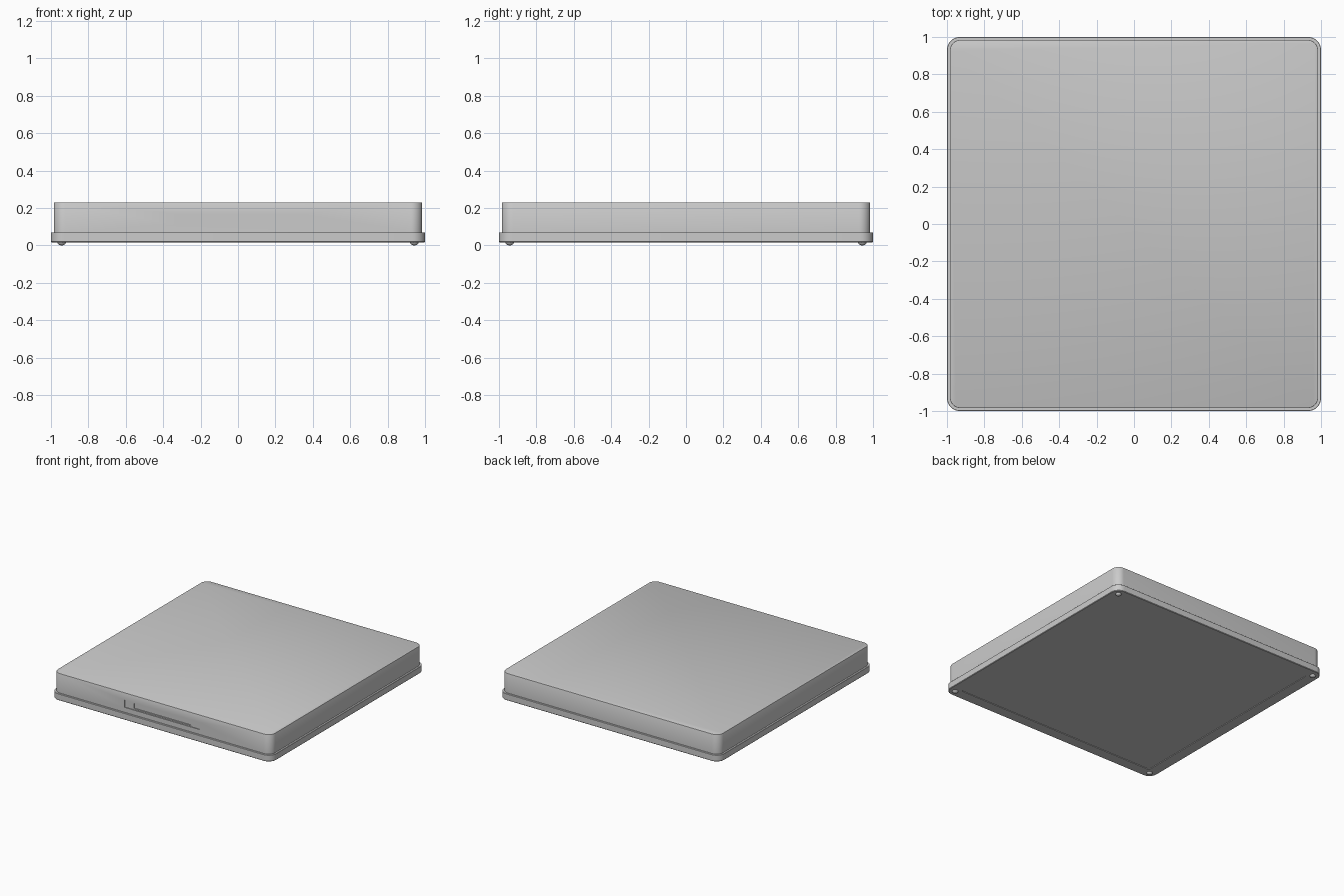
import bpy, bmesh, math

if "Cube" in bpy.data.objects:
    bpy.data.objects.remove(bpy.data.objects["Cube"])


def finish(bm, name):
    bmesh.ops.recalc_face_normals(bm, faces=bm.faces[:])
    mesh = bpy.data.meshes.new(name)
    bm.to_mesh(mesh)
    bm.free()
    obj = bpy.data.objects.new(name, mesh)
    bpy.context.collection.objects.link(obj)
    return obj


def smooth(obj):
    bpy.ops.object.select_all(action='DESELECT')
    obj.select_set(True)
    bpy.context.view_layer.objects.active = obj
    bpy.ops.object.shade_smooth_by_angle(angle=math.radians(30))


def rounded_slab(name, rings, steps=10):
    """Loft rounded squares; each ring is (half size, corner radius, z)."""
    bm = bmesh.new()
    loops = []
    for half, r, z in rings:
        loop = []
        for q, (sx, sy) in enumerate(((1, 1), (-1, 1), (-1, -1), (1, -1))):
            for i in range(steps + 1):
                a = math.pi / 2 * (q + i / steps)
                loop.append(bm.verts.new((sx * (half - r) + r * math.cos(a),
                                          sy * (half - r) + r * math.sin(a), z)))
        loops.append(loop)
    for lo, hi in zip(loops, loops[1:]):
        for i in range(len(lo)):
            j = (i + 1) % len(lo)
            bm.faces.new((lo[i], lo[j], hi[j], hi[i]))
    bm.faces.new(loops[0][::-1])
    bm.faces.new(loops[-1])
    return finish(bm, name)


def cut_box(target, name, half_x, z0, z1, depth):
    """Sink a rectangular pocket into the front face."""
    bm = bmesh.new()
    bmesh.ops.create_cube(bm, size=1)
    y0, y1 = -1.05, -0.985 + depth
    for v in bm.verts:
        v.co = (v.co.x * 2 * half_x, y1 if v.co.y > 0 else y0, z1 if v.co.z > 0 else z0)
    cutter = finish(bm, name)
    cutter.hide_render = True
    cutter.hide_set(True)
    mod = target.modifiers.new(name, 'BOOLEAN')
    mod.object = cutter
    mod.operation = 'DIFFERENCE'
    mod.solver = 'EXACT'


# Base tray with a shallow recessed panel underneath
base = rounded_slab("base_tray", [
    (0.91, 0.02, 0.021), (0.91, 0.02, 0.016), (0.996, 0.066, 0.016),
    (1.0, 0.07, 0.020), (1.0, 0.07, 0.068), (0.998, 0.068, 0.07)])
smooth(base)

# Upper housing with a softened top edge
body = rounded_slab("upper_housing", [
    (0.985, 0.06, 0.069), (0.985, 0.06, 0.227),
    (0.984, 0.059, 0.229), (0.982, 0.057, 0.23)])
smooth(body)

# Front pocket with a deeper slot inside it
cut_box(body, "front_pocket_cutter", 0.34, 0.11, 0.17, 0.006)
cut_box(body, "front_slot_cutter", 0.26, 0.12, 0.16, 0.014)

# Four domed feet
for sx, side in ((-1, "left"), (1, "right")):
    for sy, end in ((-1, "front"), (1, "back")):
        bm = bmesh.new()
        bmesh.ops.create_uvsphere(bm, u_segments=24, v_segments=12, radius=1)
        for v in bm.verts:
            v.co = (v.co.x * 0.023 + sx * 0.943, v.co.y * 0.023 + sy * 0.943,
                    v.co.z * 0.018 + 0.018)
        smooth(finish(bm, f"{end}_{side}_foot"))
